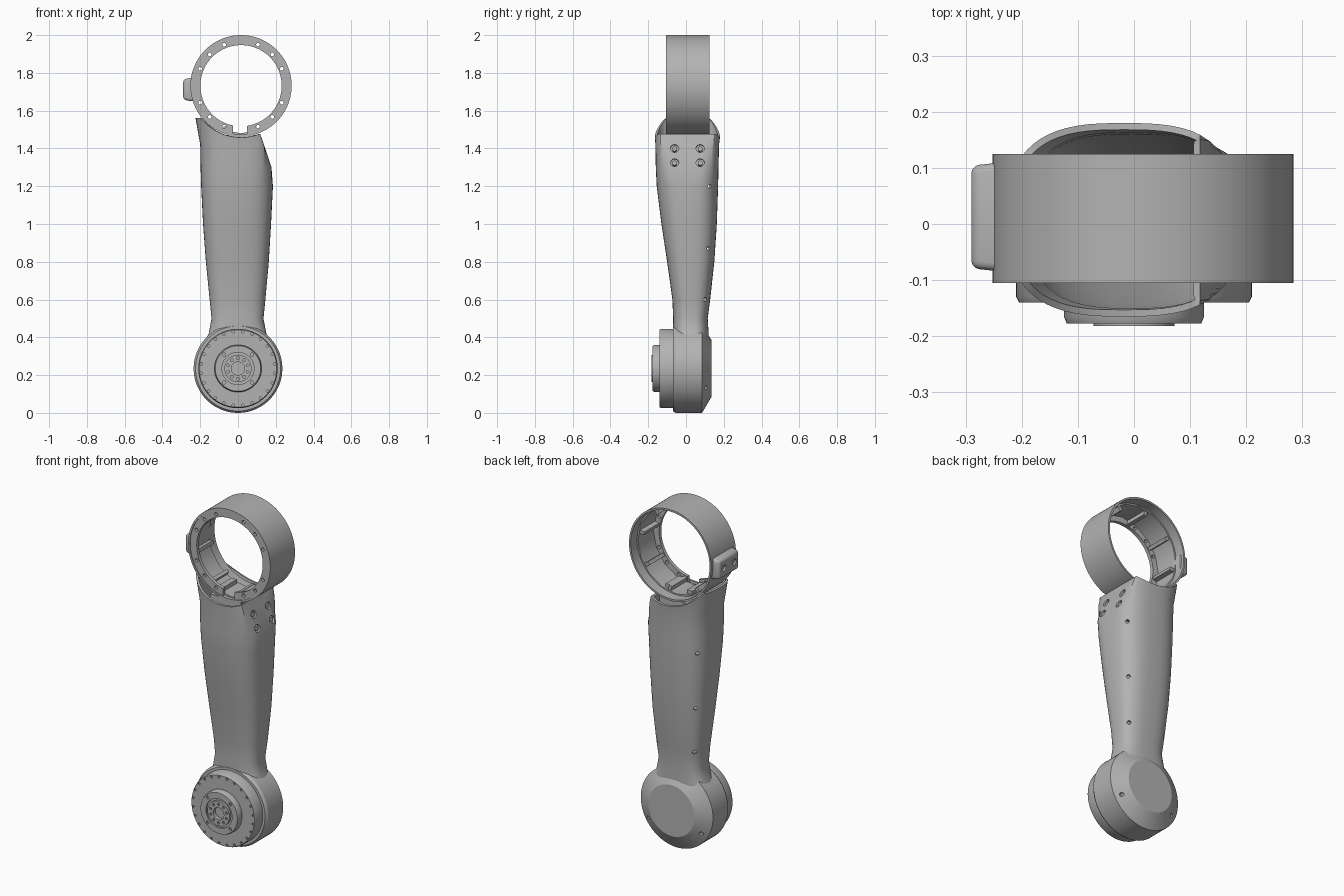
import bpy, bmesh
from math import cos, sin, pi, radians, sqrt, copysign
from mathutils import Matrix, Vector

cube = bpy.data.objects.get("Cube")
if cube:
    bpy.data.objects.remove(cube, do_unlink=True)

metal = bpy.data.materials.new("plain grey")
metal.use_nodes = True
GREY = (0.45, 0.45, 0.45, 1)
metal.diffuse_color = GREY
metal.node_tree.nodes["Principled BSDF"].inputs["Base Color"].default_value = GREY

RING = Vector((0.016, 0, 1.732))
HUB = Vector((0, 0, 0.235))
RING_R = 0.268


def finish(name, bm, clean=True):
    """Turn a bmesh into a grey object."""
    if clean:
        bmesh.ops.remove_doubles(bm, verts=bm.verts, dist=1e-5)
        bmesh.ops.recalc_face_normals(bm, faces=bm.faces)
    mesh = bpy.data.meshes.new(name)
    bm.to_mesh(mesh)
    bm.free()
    mesh.materials.append(metal)
    obj = bpy.data.objects.new(name, mesh)
    bpy.context.collection.objects.link(obj)
    return obj


def lathe(name, profile, centre, segs=72, closed=False):
    """Revolve (radius, y) points about an axis along y."""
    bm = bmesh.new()
    loops = []
    for r, y in profile:
        loops.append([bm.verts.new(centre + Vector((r * cos(2 * pi * k / segs), y, r * sin(2 * pi * k / segs))))
                      for k in range(segs)])
    pairs = list(zip(loops, loops[1:])) + ([(loops[-1], loops[0])] if closed else [])
    for a, b in pairs:
        for k in range(segs):
            n = (k + 1) % segs
            bm.faces.new((a[k], a[n], b[n], b[k]))
    return finish(name, bm)


def add_rod(bm, centre, axis, radius, length, segs=16):
    turn = Vector(axis).to_track_quat('Z', 'Y').to_matrix().to_4x4()
    bmesh.ops.create_cone(bm, cap_ends=True, segments=segs, radius1=radius, radius2=radius,
                          depth=length, matrix=Matrix.Translation(centre) @ turn)


def add_box(bm, centre, size, turn=0):
    mat = Matrix.Translation(centre) @ Matrix.Rotation(turn, 4, 'Y') @ Matrix.Diagonal((*size, 1))
    bmesh.ops.create_cube(bm, size=1, matrix=mat)


def apply(obj, kind, **settings):
    mod = obj.modifiers.new(kind.title(), kind)
    for key, value in settings.items():
        setattr(mod, key, value)
    bpy.context.view_layer.objects.active = obj
    bpy.ops.object.modifier_apply(modifier=mod.name)


def cut(obj, bm):
    """Subtract the shapes in bm from the object."""
    cutter = finish("cutter", bm, clean=False)
    cutter.hide_render = True
    apply(obj, 'BOOLEAN', operation='DIFFERENCE', solver='EXACT', object=cutter)
    bpy.data.objects.remove(cutter, do_unlink=True)


def polar(centre, radius, degrees, y):
    a = radians(degrees)
    return centre + Vector((radius * cos(a), y, radius * sin(a)))


# Arm shell: rounded sections as z, left x, right x, front y, back y
ROWS = [(0.28, -.2, .2, -.05, .09), (0.35, -.195, .195, -.065, .115),
        (0.42, -.155, .15, -.07, .12), (0.5, -.14, .135, -.068, .115),
        (0.6, -.15, .145, -.072, .128), (0.8, -.17, .163, -.1, .15),
        (1.0, -.185, .175, -.13, .163), (1.2, -.195, .185, -.155, .17),
        (1.3, -.198, .19, -.16, .172), (1.42, -.2, .19, -.162, .175),
        (1.48, -.225, .19, -.165, .18)]


def panel_x(z):
    """Slanted flat on the upper side of the shell."""
    return 0.187 - max(0, z - 1.27) * 0.33


def shell_point(row, angle):
    z, x0, x1, y0, y1 = row
    c, s = cos(angle), sin(angle)
    x = (x0 + x1) / 2 + (x1 - x0) / 2 * copysign(abs(c) ** 0.71, c)
    y = (y0 + y1) / 2 + (y1 - y0) / 2 * copysign(abs(s) ** 0.71, s)
    x = min(x, panel_x(z))
    if row is ROWS[-1]:  # saddle edge following the ring
        z = min(1.56, RING.z - sqrt(max(0, 0.274 ** 2 - (x - RING.x) ** 2)))
    return Vector((x, y, z))


bm = bmesh.new()
SEGS = 64
grid = [[bm.verts.new(shell_point(row, 2 * pi * k / SEGS)) for k in range(SEGS)] for row in ROWS]
for low, high in zip(grid, grid[1:]):
    for k in range(SEGS):
        n = (k + 1) % SEGS
        bm.faces.new((low[k], low[n], high[n], high[k]))
shell = finish("arm_shell", bm, clean=False)
apply(shell, 'SOLIDIFY', thickness=0.012, offset=-1)

# Counterbored side screws and small screw holes down the back corners
holes, screws = bmesh.new(), bmesh.new()
for z in (1.325, 1.4):
    for y in (-.06, .075):
        at = Vector((panel_x(z), y, z))
        add_rod(holes, at, (1, 0, .33), 0.022, 0.07, 20)
        add_rod(screws, at - Vector((.016, 0, .005)), (1, 0, .33), 0.014, 0.02, 6)
for row in (ROWS[4], ROWS[7], (0.87, -.175, .168, -.11, .155)):
    for angle in (40, 140):
        at = shell_point(row, radians(angle))
        add_rod(holes, at, (copysign(.5, at.x), .85, 0), 0.011, 0.05)
cut(shell, holes)
finish("side_screws", screws)

# Drum at the lower joint
drum = lathe("joint_drum", [(0, -.07), (.225, -.07), (.235, -.055), (.235, .085), (.15, .135), (0, .135)], HUB)
holes = bmesh.new()
for angle in (-30, 210):
    add_rod(holes, polar(HUB, 0.2, angle, .106), (0, 1, 0), 0.011, 0.04)
cut(drum, holes)

# Motor disc with stepped centre and bolt circles
disc = lathe("motor_disc", [(0, -.06), (.21, -.06), (.21, -.13), (.205, -.14), (.125, -.14), (.125, -.165),
                            (.12, -.177), (.085, -.177), (.085, -.168), (.072, -.168), (.072, -.182),
                            (.035, -.182), (.035, -.16), (0, -.16)], HUB)
holes = bmesh.new()
for count, radius, size, y in ((24, .196, .007, -.14), (4, .104, .009, -.177), (10, .054, .007, -.182)):
    for k in range(count):
        add_rod(holes, polar(HUB, radius, 360 * (k + .5) / count, y), (0, 1, 0), size, 0.02, 10)
cut(disc, holes)

# Upper ring: outer band, faceted liner and drilled front flange
lathe("ring_band", [(RING_R, -.105), (RING_R, .125), (.257, .125), (.257, -.105)], RING, 96, True)
lathe("ring_liner", [(.252, -.085), (.264, -.085), (.264, .065), (.252, .065)], RING, 16, True)
flange = lathe("ring_flange", [(.215, -.1), (.262, -.1), (.262, -.08), (.215, -.08)], RING, 96, True)
holes = bmesh.new()
for k in range(16):
    if k % 4:
        add_rod(holes, polar(RING, 0.234, 22.5 * k, -.09), (0, 1, 0), 0.01, 0.06, 12)
add_box(holes, (0.01, -.09, 1.48), (.075, .08, .1))
cut(flange, holes)

# Ribs and latch blocks inside the ring
bm = bmesh.new()
for k in range(8):
    angle = 11.25 + 45 * k
    add_box(bm, polar(RING, 0.239, angle, -.012), (.036, .145, .02), -radians(angle))
for x in (-.06, .08):
    add_box(bm, (x, -.01, 1.5), (.035, .12, .03))
finish("ring_ribs", bm)

# Connector pad on the side of the ring
bm = bmesh.new()
add_box(bm, (-.262, .0125, 1.712), (.056, .195, .13))
for v in bm.verts:
    if v.co.x < -.27:
        v.co.z += copysign(.012, 1.712 - v.co.z)
        v.co.y += copysign(.006, .0125 - v.co.y)
bmesh.ops.bevel(bm, geom=bm.edges[:], offset=0.014, segments=3, affect='EDGES', profile=0.5)
pad = finish("connector_pad", bm)
holes = bmesh.new()
for y in (-.035, .06):
    add_rod(holes, (-.29, y, 1.712), (1, 0, 0), 0.018, 0.024)
cut(pad, holes)

# Mount joining ring and shell
bm = bmesh.new()
add_box(bm, (-.01, .008, 1.42), (.2, .22, .1))
finish("ring_mount", bm)

# Smooth shading with crisp edges
bpy.ops.object.select_all(action='DESELECT')
for obj in bpy.context.collection.objects:
    if obj.type == 'MESH' and metal.name in obj.data.materials:
        obj.select_set(True)
        bpy.context.view_layer.objects.active = obj
bpy.ops.object.shade_smooth_by_angle(angle=radians(30))
